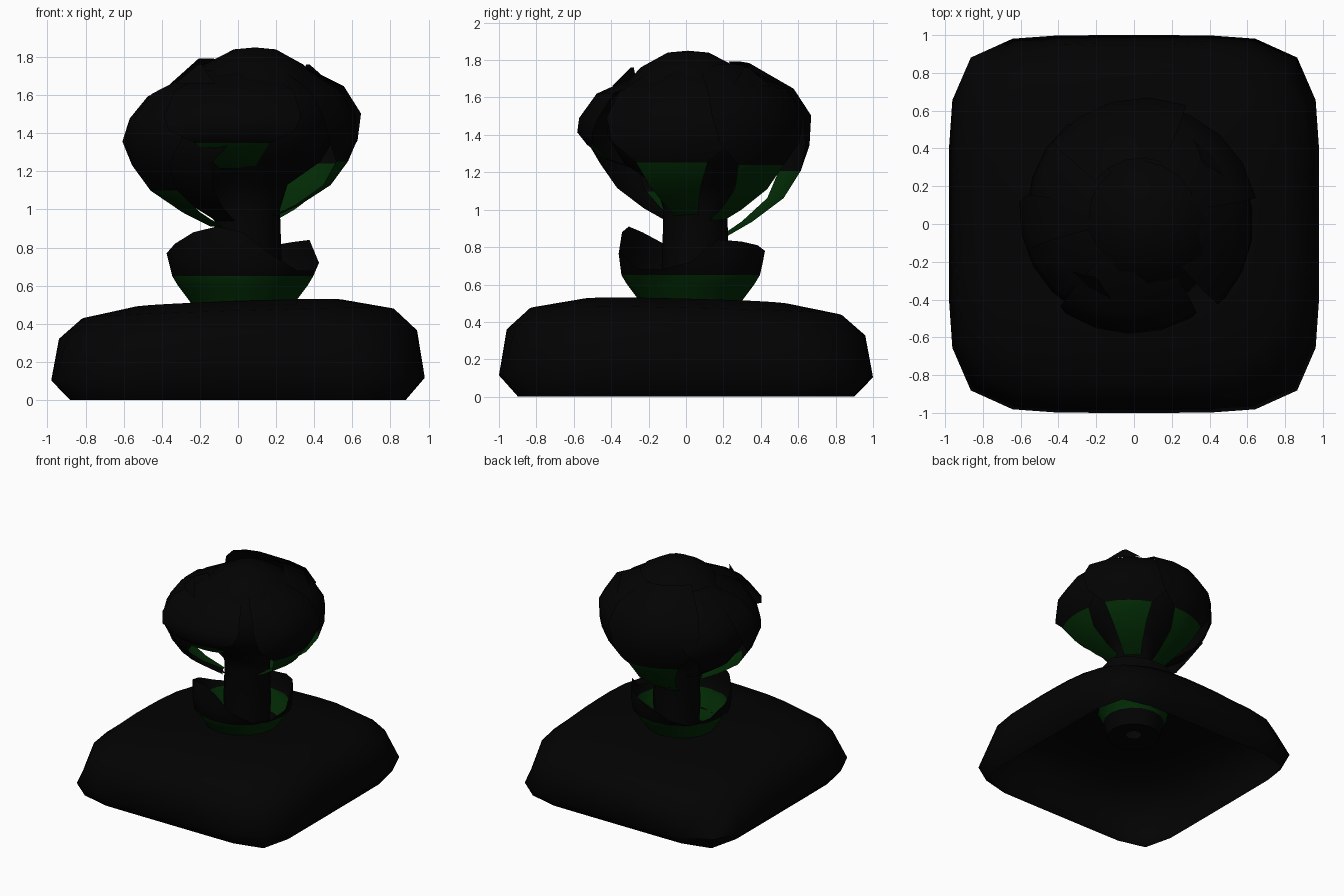
import bpy
import math
import random

random.seed(4)

if "Cube" in bpy.data.objects:
    bpy.data.objects.remove(bpy.data.objects["Cube"], do_unlink=True)


def make_material(name, color):
    mat = bpy.data.materials.new(name)
    mat.use_nodes = True
    mat.diffuse_color = color
    mat.node_tree.nodes["Principled BSDF"].inputs["Base Color"].default_value = color
    return mat


BLACK = make_material("charcoal black", (0.0007, 0.0007, 0.0007, 1))
GREEN = make_material("deep green", (0.0006, 0.024, 0.0015, 1))


def loft(name, rows, wrap=True, is_green=None, angle=50):
    """Skin a list of equal-length point rows; is_green(z) picks the green faces."""
    count = len(rows[0])
    verts = [p for row in rows for p in row]
    faces = []
    for i in range(len(rows) - 1):
        for j in range(count if wrap else count - 1):
            k = (j + 1) % count
            faces.append((i * count + j, i * count + k,
                          (i + 1) * count + k, (i + 1) * count + j))
    mesh = bpy.data.meshes.new(name)
    mesh.from_pydata(verts, [], faces)
    mesh.materials.append(BLACK)
    mesh.materials.append(GREEN)
    mesh.update()
    if is_green:
        for poly in mesh.polygons:
            poly.material_index = int(is_green(poly.center.z))
    obj = bpy.data.objects.new(name, mesh)
    bpy.context.collection.objects.link(obj)
    bpy.ops.object.select_all(action="DESELECT")
    obj.select_set(True)
    bpy.context.view_layer.objects.active = obj
    bpy.ops.object.shade_smooth_by_angle(angle=math.radians(angle))
    return obj


def superellipse(scale, power, z, count=32):
    """Rounded-square ring with a slight tilt towards the top."""
    ring = []
    for j in range(count):
        a = math.tau * j / count
        c, s = math.cos(a), math.sin(a)
        r = scale / (abs(c) ** power + abs(s) ** power) ** (1 / power)
        x, y = r * c, r * s * 1.02
        ring.append((x, y, z * (1 + 0.07 * x - 0.05 * y)))
    return ring


def polar(center, radius, angle, z):
    return (center[0] + radius * math.cos(angle),
            center[1] + radius * math.sin(angle), z)


# Mound: hollow rounded-square shell, open underneath
mound_rows = [(0.88, 10, 0), (0.98, 5.5, 0.11), (0.94, 3.9, 0.34),
              (0.82, 3.0, 0.45), (0.55, 2.5, 0.505), (0.24, 2, 0.515)]
loft("mound", [superellipse(*row) for row in mound_rows], angle=60)

# Calyx: ragged bowl with two high lobes and a green band around its middle
RIM = (0.72, 0.84, 0.83, 0.81, 0.78, 0.7, 0.66, 0.7,
       0.77, 0.82, 0.88, 0.91, 0.88, 0.76, 0.68, 0.68)
calyx_center = (0.025, 0.025)
calyx_profile = [(0.06, 0.33), (0.21, 0.31), (0.24, 0.44), (0.28, 0.52),
                 (0.34, 0.6), (0.37, 0.65)]


def rim_point(j, share):
    z = 0.65 + (RIM[j] - 0.65) * share
    radius = 0.37 + 0.03 * share - max(0, z - 0.77) * 0.3
    return polar(calyx_center, radius, math.tau * j / len(RIM), z)


calyx_rows = [[polar(calyx_center, r, math.tau * j / len(RIM), z)
               for j in range(len(RIM))] for r, z in calyx_profile]
calyx_rows += [[rim_point(j, share) for j in range(len(RIM))] for share in (0.5, 1)]
loft("calyx", calyx_rows, is_green=lambda z: 0.45 < z < 0.645)

# Stem and bud: one turned profile
stem_profile = [(0.16, 0.34), (0.18, 0.7), (0.17, 1.0), (0.21, 1.13), (0.38, 1.25),
                (0.46, 1.4), (0.43, 1.58), (0.26, 1.76), (0.11, 1.84), (0.0, 1.85)]


def stem_center(z):
    lean = max(0, z - 1.2) * 0.06
    return (0.05 + lean, 0.05 - lean)


loft("stem_and_bud", [[polar(stem_center(z), r, math.tau * j / 12, z) for j in range(12)]
                      for r, z in stem_profile])

# Petals: overlapping cups on narrow feet, most of them green below
petal_profile = [(0.16, 0.93, 22), (0.3, 1.0, 17), (0.46, 1.11, 17), (0.55, 1.24, 20),
                 (0.6, 1.36, 32), (0.59, 1.49, 36), (0.5, 1.62, 37), (0.28, 1.74, 38)]
# side: azimuth, foot height, top of the green, rise of the tip, swell
petals = {"front": (-95, 1.2, 1.32, 0, 1.04),
          "front_right": (-128, 0.94, 0, -0.02, 0.98),
          "right": (-155, 0.91, 1.1, -0.04, 1.03),
          "back_right": (160, 0.97, 0, -0.03, 1.0),
          "back": (103, 0.85, 1.2, 0.04, 1.02),
          "back_left": (45, 0.93, 1.2, 0.04, 1.0),
          "left": (-12, 0.96, 1.2, 0.01, 1.02)}
SEGMENTS = 4
for side, (azimuth, foot, green_top, rise, swell) in petals.items():
    rows = []
    for i, (radius, z, half) in enumerate(petal_profile):
        z += (foot - 0.93) * max(0, 1 - i / 5)
        if i > 4:
            z += rise * (i - 4) / 3
            radius += rise / 2
        row = []
        for j in range(SEGMENTS + 1):
            across = 2 * j / SEGMENTS - 1
            angle = math.radians(azimuth + across * half)
            # edges tuck in on one side so that neighbours overlap
            r = radius * swell * (1 - 0.03 * across)
            lift = random.uniform(-0.04, 0.02) if i == len(petal_profile) - 1 else 0
            row.append(polar((0.025, 0.04), r, angle, z + lift))
        rows.append(row)
    loft("petal_" + side, rows, wrap=False, is_green=lambda z: z < green_top)

# Curled petal tips standing off the head
for name, azimuth, radius, z in (("tip_front_right", -125, 0.46, 1.66),
                                 ("tip_back_left", 40, 0.5, 1.66)):
    rows = []
    for step in range(3):
        half = 16 - 7 * step
        rows.append([polar((0.03, 0.04), radius - 0.03 * step,
                           math.radians(azimuth + across * half), z + 0.05 * step)
                     for across in (-1, 0, 1)])
    loft(name, rows, wrap=False)
